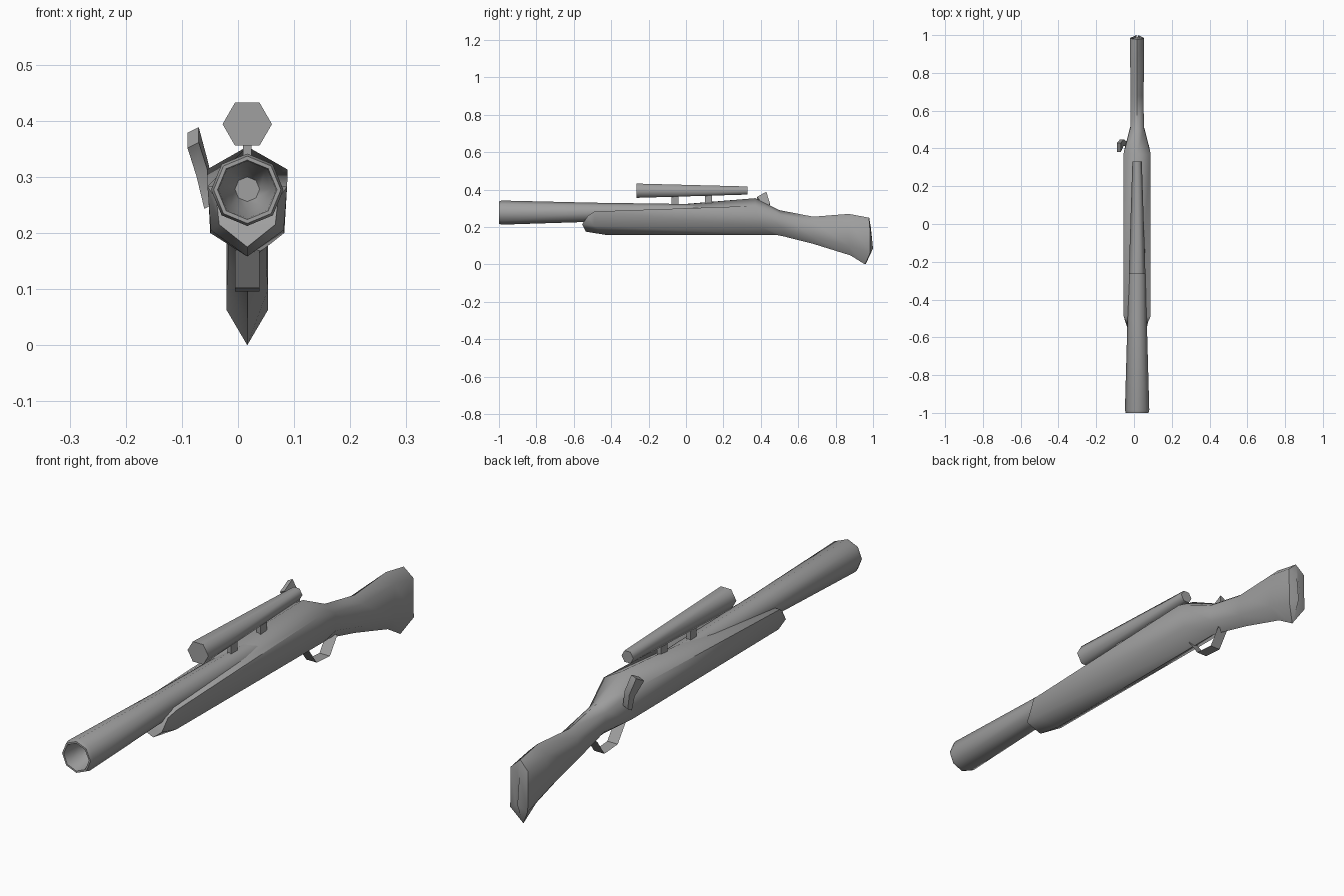
import bpy, bmesh, math
from mathutils import Vector

if "Cube" in bpy.data.objects:
    bpy.data.objects.remove(bpy.data.objects["Cube"])

CX = 0.0165  # centre line of the body

# Dark grey finish shared by every part
finish = bpy.data.materials.new("dark_grey")
finish.diffuse_color = (0.35, 0.35, 0.35, 1)
finish.use_nodes = True
finish.node_tree.nodes["Principled BSDF"].inputs["Base Color"].default_value = finish.diffuse_color


def make_object(name, bm):
    me = bpy.data.meshes.new(name)
    bm.to_mesh(me)
    bm.free()
    me.materials.append(finish)
    ob = bpy.data.objects.new(name, me)
    bpy.context.collection.objects.link(ob)
    return ob


def loft(name, rings, angle=0):
    """Skin a list of rings (equal point counts), cap both ends, smooth below the angle."""
    bm = bmesh.new()
    loops = [[bm.verts.new(p) for p in r] for r in rings]
    n = len(rings[0])
    for a, b in zip(loops, loops[1:]):
        for i in range(n):
            j = (i + 1) % n
            bm.faces.new((a[i], a[j], b[j], b[i]))
    bm.faces.new(loops[0][::-1])
    bm.faces.new(loops[-1])
    bmesh.ops.recalc_face_normals(bm, faces=bm.faces)
    ob = make_object(name, bm)
    if angle:
        bpy.ops.object.select_all(action='DESELECT')
        bpy.context.view_layer.objects.active = ob
        ob.select_set(True)
        bpy.ops.object.shade_smooth_by_angle(angle=math.radians(angle))
    return ob


def ring(y, z, r, n):
    return [(CX + r * math.cos(2 * math.pi * i / n), y,
             z + r * math.sin(2 * math.pi * i / n)) for i in range(n)]


def box(name, x, y, z):
    return loft(name, [[(x[0], yy, z[0]), (x[1], yy, z[0]), (x[1], yy, z[1]), (x[0], yy, z[1])]
                       for yy in y])


# Barrel: eight-sided tube with hollow muzzle
loft("barrel", [ring(y, z, r, 8) for y, z, r in [
    (-0.88, 0.278, 0.022), (-0.93, 0.278, 0.043), (-0.993, 0.277, 0.051), (-1.0, 0.277, 0.053),
    (-1.0, 0.277, 0.06), (-0.985, 0.277, 0.0645), (-0.5, 0.279, 0.051), (0.0, 0.277, 0.046),
    (0.33, 0.275, 0.04)]], 62)

# Stock: six-sided sections; y and z of top, upper side, lower side, bottom, then half widths
stock = [
    ((-.52, -.525, -.555, -.535), (.25, .26, .215, .175), (.055, .05)),
    ((-.49, -.49, -.49, -.43), (.28, .283, .205, .158), (.071, .065)),
    ((.37, .37, .40, .48), (.354, .313, .20, .158), (.072, .066)),
    ((.50, .51, .52, .53), (.29, .262, .19, .148), (.036, .035)),
    ((.68, .68, .68, .68), (.255, .23, .145, .11), (.034, .034)),
    ((.87, .87, .87, .88), (.27, .235, .10, .048), (.037, .037)),
    ((.977, .982, .985, .957), (.25, .215, .063, .0), (.037, .037)),
    ((.980, .988, 1.0, .962), (.247, .20, .085, .004), (.004, .004)),
]
rings = []
for y, z, w in stock:
    rings.append([(CX, y[0], z[0]), (CX + w[0], y[1], z[1]), (CX + w[1], y[2], z[2]),
                  (CX, y[3], z[3]), (CX - w[1], y[2], z[2]), (CX - w[0], y[1], z[1])])
loft("stock", rings, 66)

# Scope and its two mounts
loft("scope", [ring(-0.265, 0.394, 0.044, 6), ring(0.33, 0.395, 0.025, 6)], 65)
for i, y in enumerate((-0.058, 0.12)):
    box("scope_mount_%d" % (i + 1), (CX - .008, CX + .008), (y - .019, y + .019), (.31, .375))

# Bolt handle: bent square bar on the left side
path = [Vector(p) for p in ((-.05, .425, .255), (-.064, .432, .315), (-.08, .405, .37))]
bars = []
for p, half in zip(path, (.014, .018, .027)):
    u = Vector((0, .9, .5)) * half
    v = Vector((.010, 0, .005))
    bars.append([p + u + v, p + u - v, p - u - v, p - u + v])
loft("bolt_handle", bars, 50)

# Trigger guard: bent thin strip
bm = bmesh.new()
pairs = [[bm.verts.new((CX + s * .022, y, z)) for s in (-1, 1)]
         for y, z in ((.37, .17), (.42, .102), (.50, .096), (.545, .16))]
for a, b in zip(pairs, pairs[1:]):
    bm.faces.new((a[0], b[0], b[1], a[1]))
make_object("trigger_guard", bm)
